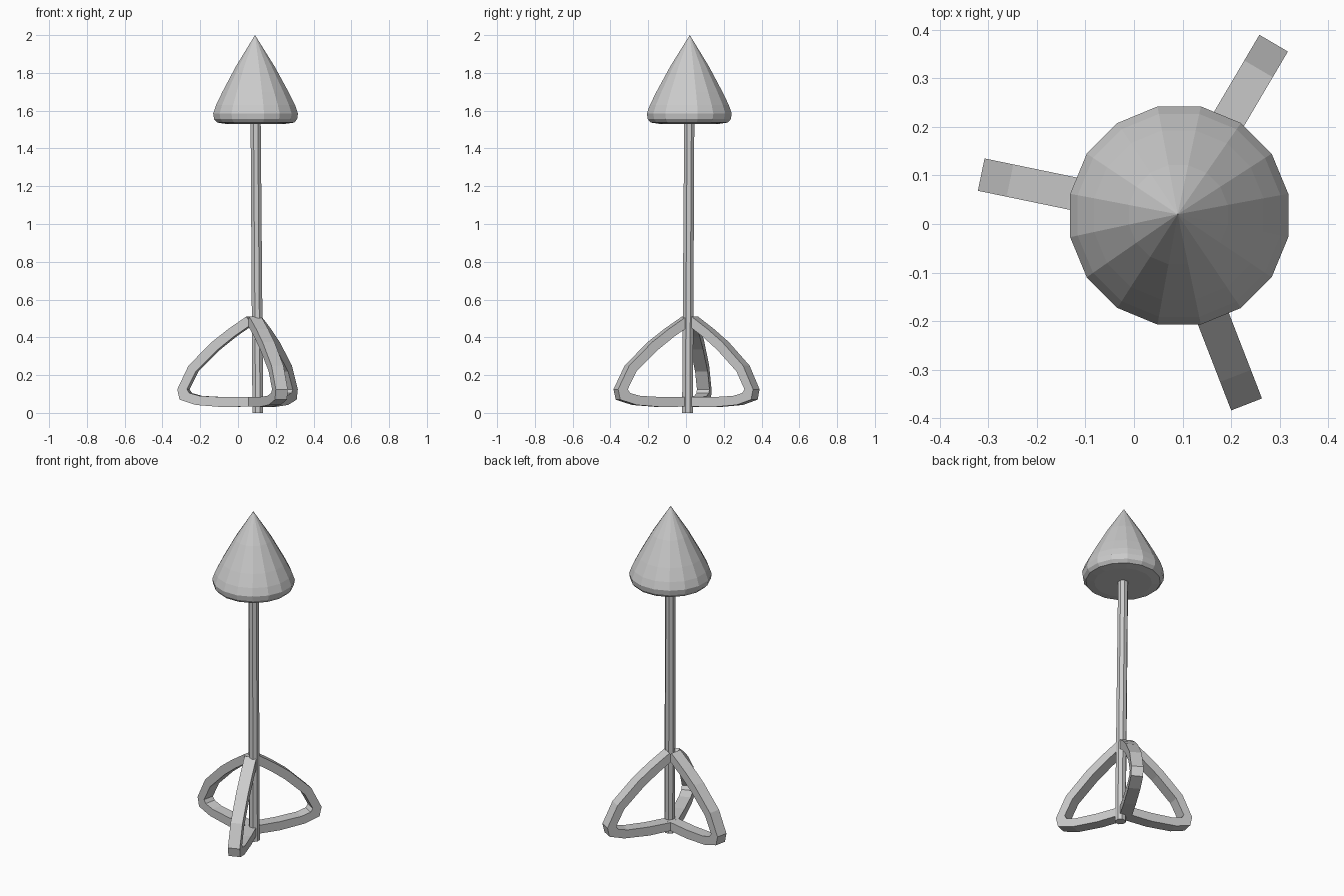
import bpy, bmesh, math
from mathutils import Vector

if "Cube" in bpy.data.objects:
    bpy.data.objects.remove(bpy.data.objects["Cube"])


def make_object(name, verts, faces):
    mesh = bpy.data.meshes.new(name)
    mesh.from_pydata(verts, [], faces)
    bm = bmesh.new()
    bm.from_mesh(mesh)
    bmesh.ops.recalc_face_normals(bm, faces=bm.faces)
    bm.to_mesh(mesh)
    bm.free()
    obj = bpy.data.objects.new(name, mesh)
    bpy.context.collection.objects.link(obj)
    return obj


def axis(z):
    # the whole shaft leans very slightly
    return Vector((0.105 - 0.0075 * z, 0.008 + 0.006 * z, z))


def lathe(name, profile, sides):
    """Revolve (radius, z) rings around the leaning axis; radius 0 makes a tip."""
    verts, rings, faces = [], [], []
    for r, z in profile:
        start = len(verts)
        if r == 0:
            verts.append(axis(z))
            rings.append([start] * sides)
            continue
        for i in range(sides):
            a = 2 * math.pi * (i + 0.5) / sides
            verts.append(axis(z) + Vector((r * math.cos(a), r * math.sin(a), 0)))
        rings.append(list(range(start, start + sides)))
    for lo, hi in zip(rings, rings[1:]):
        for i in range(sides):
            j = (i + 1) % sides
            faces.append(list(dict.fromkeys((lo[i], lo[j], hi[j], hi[i]))))
    if profile[0][0]:
        faces.append(rings[0][::-1])
    if profile[-1][0]:
        faces.append(rings[-1])
    return make_object(name, verts, faces)


# shaft
lathe("shaft", [(0.031, 0), (0.029, 1.56)], 8)

# pointed head
lathe("head", [(0, 1.53), (0.16, 1.53), (0.208, 1.537), (0.224, 1.555), (0.229, 1.585),
               (0.213, 1.63), (0.178, 1.70), (0.104, 1.835), (0, 2.0)], 16)

# looped fins: matching outer and inner outlines as (distance from hub, height)
OUTER = [(0.03, 0.51), (0.125, 0.445), (0.215, 0.375), (0.34, 0.25), (0.40, 0.125),
         (0.388, 0.07), (0.30, 0.042), (0.15, 0.03), (0.0, 0.035)]
INNER = [(0.0, 0.47), (0.095, 0.405), (0.183, 0.335), (0.30, 0.22), (0.348, 0.125),
         (0.335, 0.105), (0.28, 0.09), (0.15, 0.083), (0.0, 0.085)]
HUB = Vector((0.08, 0.02, 0))
HALF = 0.034


def fin(name, angle, length):
    a = math.radians(angle)
    out = Vector((math.cos(a), math.sin(a), 0)) * length / 0.40
    side = Vector((-math.sin(a), math.cos(a), 0)) * HALF
    verts, faces = [], []
    for (uo, zo), (ui, zi) in zip(OUTER, INNER):
        for u, z, s in ((uo, zo, 1), (uo, zo, -1), (ui, zi, -1), (ui, zi, 1)):
            verts.append(HUB + out * u + side * s + Vector((0, 0, z)))
    n = len(OUTER)
    for k in range(n - 1):
        for i in range(4):
            j = (i + 1) % 4
            faces.append((4 * k + i, 4 * k + j, 4 * k + 4 + j, 4 * k + 4 + i))
    faces += [(3, 2, 1, 0), tuple(range(4 * n - 4, 4 * n))]
    return make_object(name, verts, faces)


fin("fin_back", 59.5, 0.409)
fin("fin_left", 168.3, 0.403)
fin("fin_front", -68.8, 0.420)
